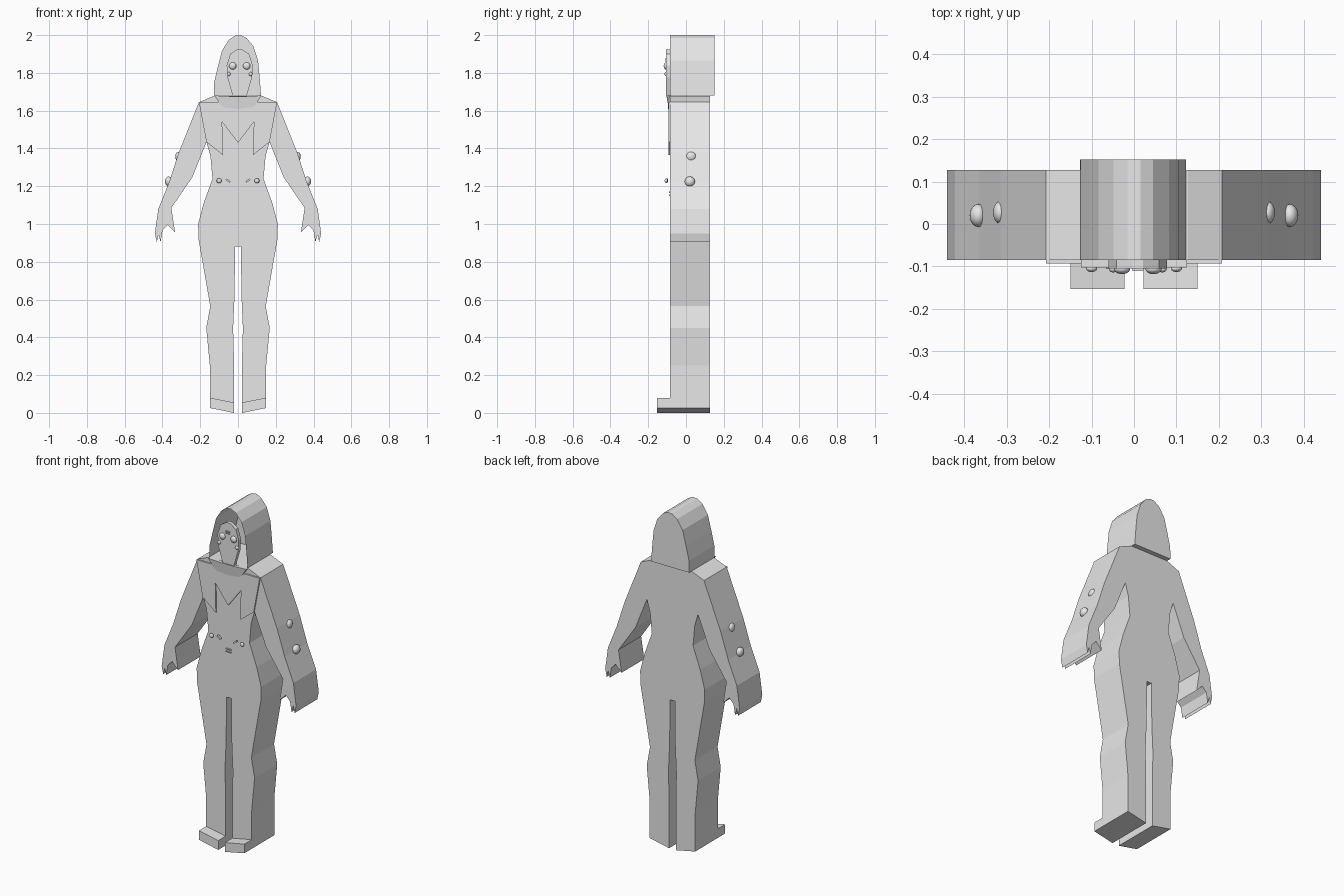
import bpy
import bmesh
from mathutils import Matrix

cube = bpy.data.objects.get("Cube")
if cube:
    bpy.data.objects.remove(cube, do_unlink=True)

grey = bpy.data.materials.new("plain_grey")
grey.use_nodes = True
grey.diffuse_color = (0.8, 0.8, 0.8, 1)
grey.node_tree.nodes["Principled BSDF"].inputs["Base Color"].default_value = (0.8, 0.8, 0.8, 1)

FRONT, BACK = -0.085, 0.127


def finish(name, bm, smooth=False):
    mesh = bpy.data.meshes.new(name)
    bm.to_mesh(mesh)
    bm.free()
    mesh.materials.append(grey)
    for poly in mesh.polygons:
        poly.use_smooth = smooth
    obj = bpy.data.objects.new(name, mesh)
    bpy.context.collection.objects.link(obj)
    return obj


def flip(points):
    return [(-x, z) for x, z in reversed(points)]


def prism(name, points, front=FRONT, back=BACK, open_front=False, lean=None):
    """Extrude an x/z outline along y; lean moves the front by height."""
    bm = bmesh.new()
    near = [bm.verts.new((x, lean(z) if lean else front, z)) for x, z in points]
    far = [bm.verts.new((x, back, z)) for x, z in points]
    for i in range(len(points)):
        j = (i + 1) % len(points)
        bm.faces.new((near[i], near[j], far[j], far[i]))
    bm.faces.new(far)
    if not open_front:
        bm.faces.new(near)
    bmesh.ops.recalc_face_normals(bm, faces=bm.faces)
    return finish(name, bm)


def stud(name, x, y, z, size):
    bm = bmesh.new()
    bmesh.ops.create_uvsphere(bm, u_segments=20, v_segments=12, radius=1,
                              matrix=Matrix.Translation((x, y, z)) @ Matrix.Diagonal((*size, 1)))
    return finish(name, bm, smooth=True)


def bar(name, x, y, z, size, tilt=0):
    bm = bmesh.new()
    bmesh.ops.create_cube(bm, size=1, matrix=Matrix.Translation((x, y, z))
                          @ Matrix.Rotation(tilt, 4, 'Y') @ Matrix.Diagonal((*size, 1)))
    return finish(name, bm)


# Torso and legs in one outline
half_body = [(0.127, 1.678), (0.207, 1.645), (0.167, 1.434), (0.146, 1.36), (0.135, 1.24),
             (0.182, 1.11), (0.211, 1.0), (0.209, 0.92), (0.18, 0.755), (0.147, 0.565),
             (0.168, 0.45), (0.149, 0.25), (0.149, 0.026), (0.022, 0), (0.022, 0.3),
             (0.026, 0.45), (0.018, 0.63), (0.016, 0.88)]
prism("body", half_body + flip(half_body))

arm = [(0.207, 1.645), (0.315, 1.375), (0.365, 1.22), (0.422, 1.08), (0.44, 0.95),
       (0.43, 0.905), (0.421, 0.945), (0.41, 0.905), (0.4, 0.965), (0.372, 0.995),
       (0.333, 0.955), (0.353, 1.085), (0.242, 1.247), (0.167, 1.434)]
foot = [(0.149, 0.08), (0.149, 0.026), (0.022, 0), (0.022, 0.055)]
for side, sign in (("left", 1), ("right", -1)):
    # Arms with pointed fingers, and toes
    prism(side + "_arm", arm if sign > 0 else flip(arm))
    prism(side + "_foot", foot if sign > 0 else flip(foot), -0.153, FRONT)
    # Sleeve and belt studs
    stud(side + "_upper_sleeve_stud", sign * 0.315, 0.027, 1.357, (0.017, 0.026, 0.025))
    stud(side + "_lower_sleeve_stud", sign * 0.367, 0.02, 1.225, (0.02, 0.027, 0.026))
    stud(side + "_belt_stud", sign * 0.1, -0.105, 1.229, (0.013, 0.008, 0.013))
    bar(side + "_belt_clasp", sign * 0.053, -0.1, 1.23, (0.026, 0.012, 0.009), -sign * 0.65)

# Belt buckle
for z in (1.168, 1.152):
    bar("buckle_bar", 0, -0.087, z, (0.034, 0.008, 0.006))

# Zigzag chest plate
half_chest = [(0.08, 1.645), (0.207, 1.645), (0.167, 1.434), (0.08, 1.365), (0.084, 1.54)]
prism("chest_plate", half_chest + [(0, 1.43)] + flip(half_chest), -0.093, FRONT)

# Collar that leans forward at the top
half_collar = [(0.04, 1.676), (0.125, 1.68), (0.092, 1.63), (0.07, 1.617)]
prism("collar", half_collar + [(0, 1.61)] + flip(half_collar),
      back=-0.08, lean=lambda z: -0.103 if z > 1.66 else -0.095)

# Hood, hollow and open at the front
hood = [(-0.127, 1.68), (-0.126, 1.75), (-0.106, 1.835), (-0.084, 1.92), (-0.048, 1.975),
        (-0.015, 1.997), (0.015, 2.0), (0.045, 1.985), (0.082, 1.94), (0.106, 1.865),
        (0.115, 1.77), (0.122, 1.68)]
prism("hood", hood, FRONT, 0.152, open_front=True)

# Face mask, slightly off centre like the hood opening
mid = 0.009
half_face = [(0.012, 1.925), (0.05, 1.9), (0.069, 1.84), (0.065, 1.775), (0.037, 1.68)]
face = half_face + flip(half_face)
prism("face", [(x + mid, z) for x, z in face], -0.105, -0.083)
for side, sign in (("left", 1), ("right", -1)):
    stud(side + "_eye", mid + sign * 0.037, -0.106, 1.837, (0.019, 0.012, 0.019))
    stud(side + "_cheek_stud", mid + sign * 0.058, -0.106, 1.794, (0.01, 0.008, 0.01))
for z in (1.874, 1.863):
    bar("brow_bar", mid, -0.107, z, (0.026, 0.008, 0.005))
